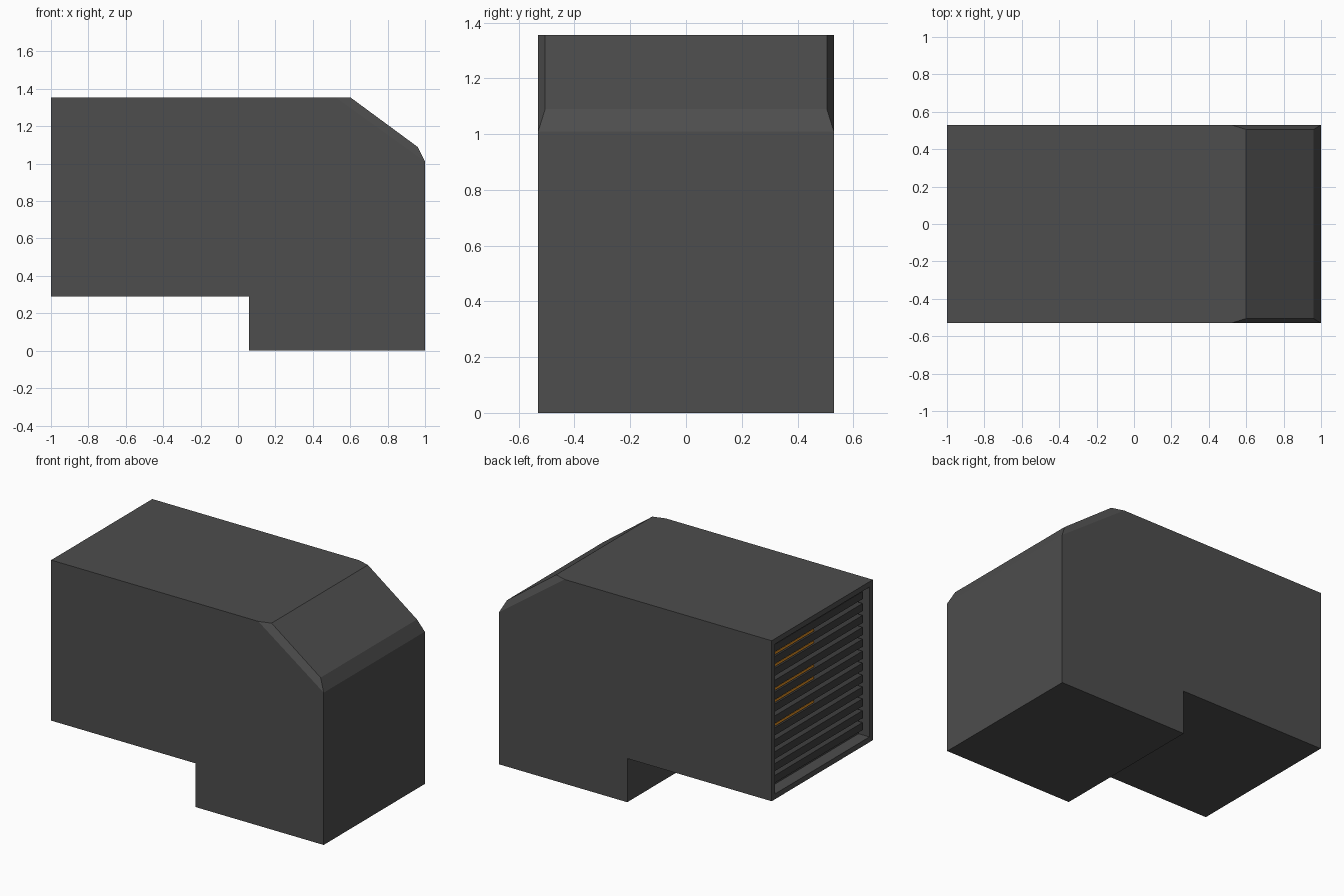
import bpy, bmesh

if "Cube" in bpy.data.objects:
    bpy.data.objects.remove(bpy.data.objects["Cube"])


def material(name, color):
    mat = bpy.data.materials.new(name)
    mat.diffuse_color = (*color, 1)
    mat.use_nodes = True
    mat.node_tree.nodes["Principled BSDF"].inputs["Base Color"].default_value = mat.diffuse_color
    return mat


def add_object(name, bm, mat):
    bmesh.ops.recalc_face_normals(bm, faces=bm.faces)
    mesh = bpy.data.meshes.new(name)
    bm.to_mesh(mesh)
    bm.free()
    mesh.materials.append(mat)
    obj = bpy.data.objects.new(name, mesh)
    bpy.context.collection.objects.link(obj)
    return obj


def box(name, lo, hi, mat):
    bm = bmesh.new()
    bmesh.ops.create_cube(bm, size=1)
    for v in bm.verts:
        v.co = [(a + b) / 2 + c * (b - a) for a, b, c in zip(lo, hi, v.co)]
    return add_object(name, bm, mat)


shell = material("dark_grey", (0.075, 0.075, 0.075))
slat_dark = material("slat_grey", (0.05, 0.05, 0.05))
orange = material("orange", (0.8, 0.3, 0.02))

# Casing: L-shaped side outline with a sloped top end and bevelled slope edges
W, INNER, TOP, BOTTOM = 0.53, 0.505, 1.355, 0.29
outline = [(-1, BOTTOM), (0.06, BOTTOM), (0.06, 0), (1, 0),
           (1, 1.01), (0.52, TOP), (-1, TOP)]
slope = [(0.96, 1.09), (0.6, TOP)]
bm = bmesh.new()
sides, inner = [], []
for s in (-1, 1):
    sides.append([bm.verts.new((x, s * W, z)) for x, z in outline])
    inner.append([bm.verts.new((x, s * INNER, z)) for x, z in slope])
    bm.faces.new(sides[-1])
    bm.faces.new((sides[-1][4], inner[-1][0], inner[-1][1], sides[-1][5]))
(a, b), (c, d) = sides, inner
for i in range(4):
    bm.faces.new((a[i], a[i + 1], b[i + 1], b[i]))
bm.faces.new((a[4], b[4], d[0], c[0]))
bm.faces.new((c[0], d[0], d[1], c[1]))
bm.faces.new((a[6], a[5], c[1], d[1], b[5], b[6]))
end = bm.faces.new((a[6], b[6], b[0], a[0]))

# Recess in the open end
bmesh.ops.recalc_face_normals(bm, faces=bm.faces)
bmesh.ops.inset_individual(bm, faces=[end], thickness=0.05)
pushed = bmesh.ops.extrude_discrete_faces(bm, faces=[end])["faces"][0]
bmesh.ops.translate(bm, verts=pushed.verts, vec=(0.08, 0, 0))
add_object("casing", bm, shell)

# Horizontal slats, with orange strips in some of the gaps
PITCH = 0.079
for i in range(12):
    z = 1.26 - i * PITCH
    box(f"slat_{i + 1}", (-0.96, -0.48, z - 0.025), (-0.915, 0.48, z + 0.025), slat_dark)
    if i in (0, 1, 3, 4, 6):
        g = z - PITCH / 2
        box(f"light_strip_{i + 1}", (-0.955, 0.02, g - 0.008), (-0.915, 0.48, g + 0.008), orange)
